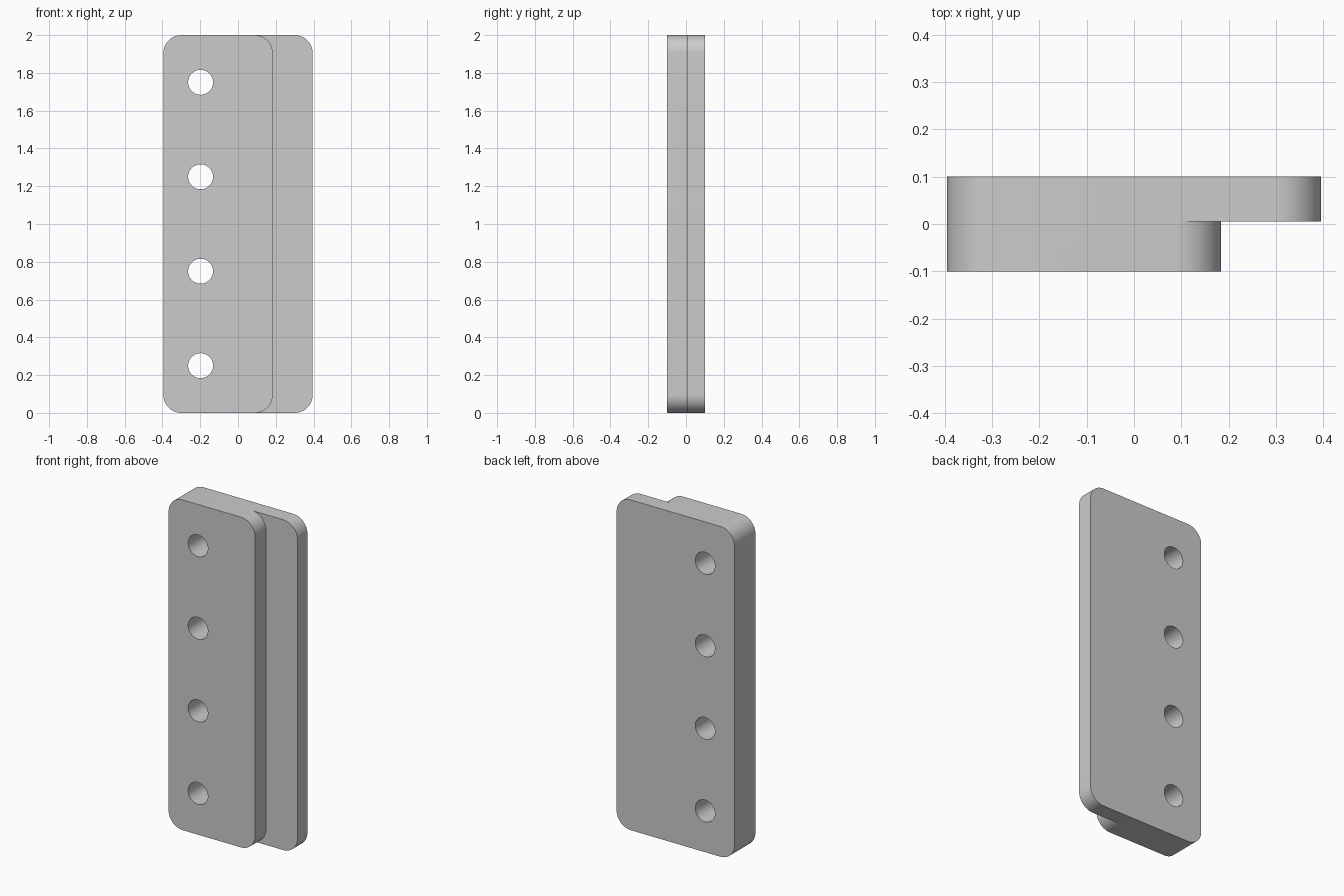
import bpy, bmesh
from math import sin, cos, pi, radians

if "Cube" in bpy.data.objects:
    bpy.data.objects.remove(bpy.data.objects["Cube"], do_unlink=True)

LEFT, RIGHT, STEP = -0.395, 0.395, 0.184   # x limits of plate and raised front
BACK, FRONT, LEDGE = 0.1, -0.1, 0.005      # y limits and step depth
HEIGHT, R = 2.0, 0.095
HOLE_X, HOLE_R = -0.198, 0.066

grey = bpy.data.materials.new("light grey")
grey.use_nodes = True
colour = (0.6, 0.6, 0.6, 1)
grey.diffuse_color = colour
grey.node_tree.nodes["Principled BSDF"].inputs["Base Color"].default_value = colour


def arc(cx, cz, r, start, end, steps=16):
    angles = [radians(start + (end - start) * i / steps) for i in range(steps + 1)]
    return [(cx + r * cos(a), cz + r * sin(a)) for a in angles]


def prism(name, outline, y0, y1):
    """Extrude an x-z outline from y0 to y1."""
    bm = bmesh.new()
    face = bm.faces.new([bm.verts.new((x, y0, z)) for x, z in outline])
    new = bmesh.ops.extrude_face_region(bm, geom=[face])["geom"]
    verts = [v for v in new if isinstance(v, bmesh.types.BMVert)]
    bmesh.ops.translate(bm, verts=verts, vec=(0, y1 - y0, 0))
    bmesh.ops.recalc_face_normals(bm, faces=bm.faces)
    mesh = bpy.data.meshes.new(name)
    bm.to_mesh(mesh)
    bm.free()
    mesh.materials.append(grey)
    obj = bpy.data.objects.new(name, mesh)
    bpy.context.collection.objects.link(obj)
    return obj


# Full-depth plate with rounded corners
plate = prism("mounting_plate",
              arc(RIGHT - R, HEIGHT - R, R, 0, 90) + arc(LEFT + R, HEIGHT - R, R, 90, 180)
              + arc(LEFT + R, R, R, 180, 270) + arc(RIGHT - R, R, R, 270, 360),
              FRONT, BACK)

# Step cutter leaves a rounded edge on the raised front
x = STEP - R
step = prism("step_cutter",
             arc(x, HEIGHT - R, R, 90, 0) + arc(x, R, R, 0, -90)
             + [(x, -0.2), (0.6, -0.2), (0.6, HEIGHT + 0.2), (x, HEIGHT + 0.2)],
             FRONT - 0.1, LEDGE)

# Four through holes
holes = [prism("hole_cutter", arc(HOLE_X, 0.25 + 0.5 * i, HOLE_R, 0, 360, 48)[:-1],
               FRONT - 0.1, BACK + 0.1) for i in range(4)]

bpy.context.view_layer.objects.active = plate
for cutter in [step] + holes:
    cutter.hide_render = True
    mod = plate.modifiers.new("cut", 'BOOLEAN')
    mod.operation = 'DIFFERENCE'
    mod.solver = 'EXACT'
    mod.object = cutter
    bpy.ops.object.modifier_apply(modifier=mod.name)
    bpy.data.objects.remove(cutter, do_unlink=True)

# Smooth curved edges, keep corners crisp
for obj in bpy.context.selected_objects:
    obj.select_set(False)
plate.select_set(True)
bpy.ops.object.shade_smooth_by_angle(angle=radians(30))
